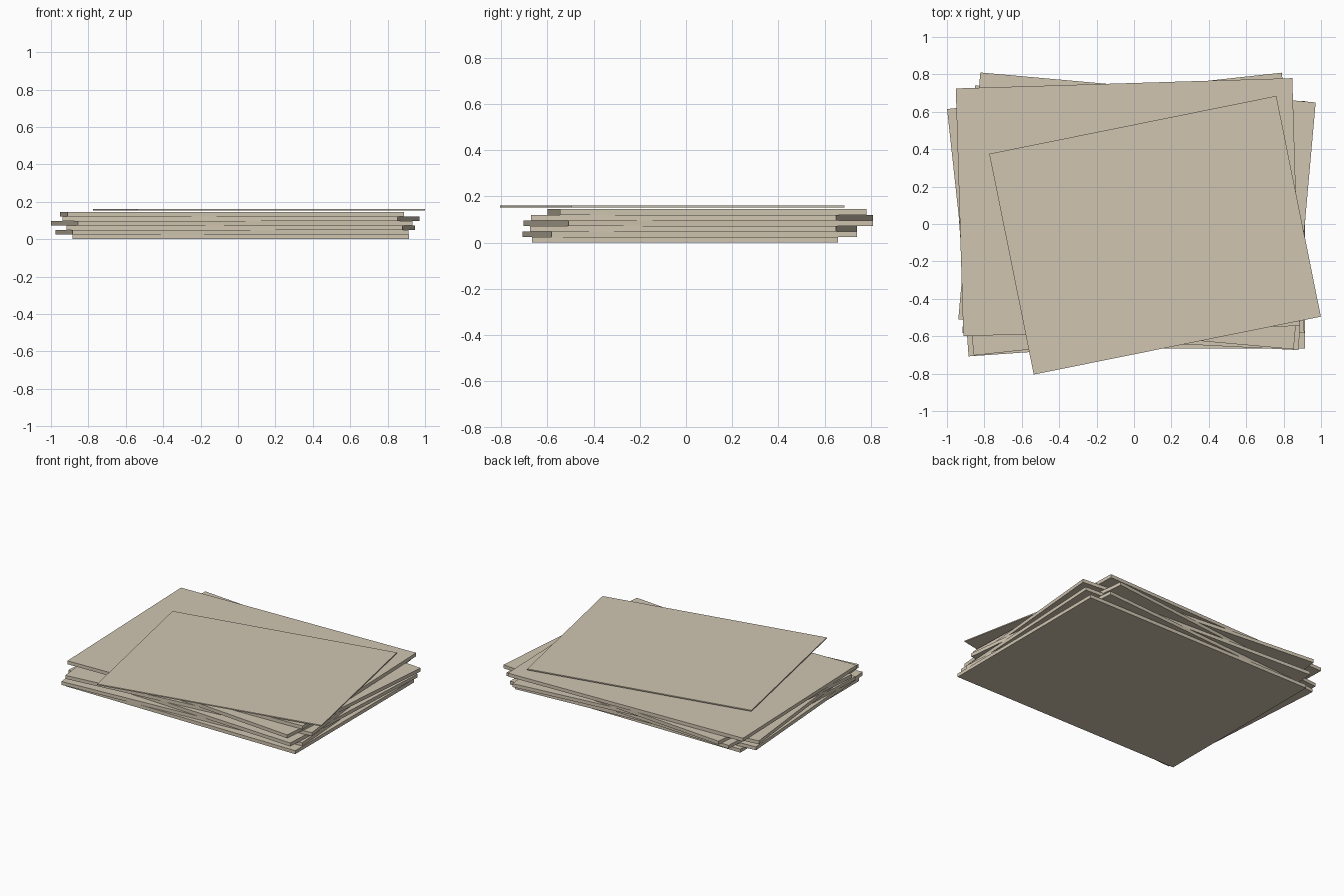
import bpy
import math

default = bpy.data.objects.get("Cube")
if default:
    bpy.data.objects.remove(default, do_unlink=True)

# Single parchment colour
paper = bpy.data.materials.new("parchment")
paper.use_nodes = True
color = (0.63, 0.56, 0.44, 1)
paper.diffuse_color = color
paper.node_tree.nodes["Principled BSDF"].inputs["Base Color"].default_value = color


def add_sheet(name, size, center, z0, thickness, angle):
    """Flat box resting on z0, turned about z by angle degrees."""
    bpy.ops.mesh.primitive_cube_add(
        size=1,
        location=(center[0], center[1], z0 + thickness / 2),
        rotation=(0, 0, math.radians(angle)))
    sheet = bpy.context.object
    sheet.name = name
    sheet.scale = (size[0], size[1], thickness)
    bpy.ops.object.transform_apply(location=False, rotation=False, scale=True)
    sheet.data.materials.append(paper)
    return sheet


# Six thick bundles, bottom to top: centre and turn
BUNDLE_SIZE = (1.80, 1.325)
PITCH = 0.0242
bundles = [
    ((0.014, -0.004), 0),
    ((-0.033, 0.016), 4),
    ((0.015, 0.033), -2.9),
    ((-0.033, 0.053), 6.2),
    ((0.016, 0.07), -5.1),
    ((-0.033, 0.09), 1.75),
]
for i, (center, angle) in enumerate(bundles):
    add_sheet(f"paper_bundle_{i + 1}", BUNDLE_SIZE, center, i * PITCH, PITCH, angle)

# Thin loose sheet floating just above the pile
add_sheet("loose_top_sheet", (1.566, 1.204), (0.1125, -0.06), 0.153, 0.008, 11.4)
